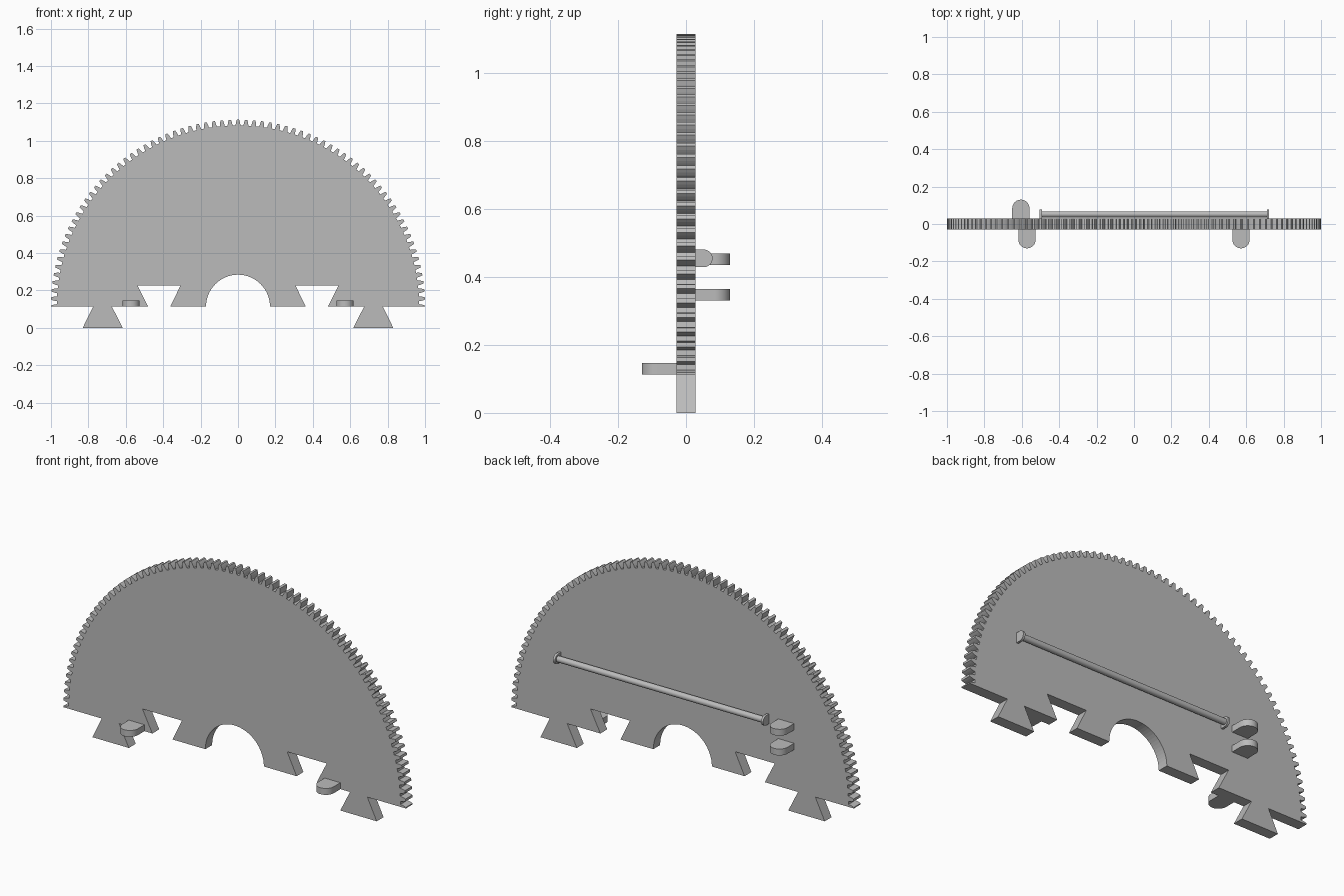
import bpy, bmesh
from math import sin, cos, pi

cube = bpy.data.objects.get("Cube")
if cube:
    bpy.data.objects.remove(cube, do_unlink=True)

HALF = 0.0285      # half thickness of the plate
BASE = 0.113       # height of the gear centre line
TEETH = 72         # teeth over the half circle

grey = bpy.data.materials.new("plain grey")
grey.use_nodes = True
colour = (0.5, 0.5, 0.5, 1)
grey.diffuse_color = colour
grey.node_tree.nodes["Principled BSDF"].inputs["Base Color"].default_value = colour


def arc(cx, cy, r, a0, a1, n):
    """Points along a circular arc, both ends included."""
    return [(cx + r * cos(a0 + (a1 - a0) * i / n),
             cy + r * sin(a0 + (a1 - a0) * i / n)) for i in range(n + 1)]


def prism(name, outline, place, depth, smooth=True):
    """Extrude a 2D outline; place(u, v, w) maps it to model space."""
    bm = bmesh.new()
    face = bm.faces.new([bm.verts.new(place(u, v, depth[0])) for u, v in outline])
    step = [b - a for a, b in zip(place(0, 0, depth[0]), place(0, 0, depth[1]))]
    new = bmesh.ops.extrude_face_region(bm, geom=[face], use_keep_orig=True)
    bmesh.ops.translate(bm, vec=step, verts=[g for g in new["geom"]
                                            if isinstance(g, bmesh.types.BMVert)])
    bmesh.ops.recalc_face_normals(bm, faces=bm.faces)
    mesh = bpy.data.meshes.new(name)
    bm.to_mesh(mesh)
    bm.free()
    mesh.materials.append(grey)
    obj = bpy.data.objects.new(name, mesh)
    bpy.context.collection.objects.link(obj)
    if smooth:
        bpy.ops.object.select_all(action="DESELECT")
        obj.select_set(True)
        bpy.context.view_layer.objects.active = obj
        bpy.ops.object.shade_smooth_by_angle(angle=pi / 6)
    return obj


# Toothed rim: each tooth is (radius, offset in pitches), half teeth at both ends
tooth = [(0.969, -0.31), (0.978, -0.28), (0.988, -0.23), (1.0, -0.14),
         (1.0, 0.14), (0.988, 0.23), (0.978, 0.28), (0.969, 0.31)]
rim = [(1.0, BASE)]
for i in range(TEETH + 1):
    for r, off in tooth:
        a = (i + off) * pi / TEETH
        if 0 < a < pi:
            rim.append((r * cos(a), BASE + r * sin(a)))
rim.append((-1.0, BASE))

# Lower edge: dovetail tail, dovetail socket, then the central bore
left = [(-0.775, BASE), (-0.83, 0), (-0.617, 0), (-0.674, BASE),
        (-0.48, BASE), (-0.538, 0.227), (-0.307, 0.227), (-0.362, BASE)]
right = [(-x, z) for x, z in reversed(left)]
outline = rim + left + arc(0, BASE, 0.171, pi, 0, 32) + right
prism("gear_plate", outline, lambda u, v, w: (u, w, v), (-HALF, HALF), smooth=False)


# Round-ended lugs with a vertical pin hole
def lug(name, x, z, side):
    r, reach = 0.046, 0.084
    hole = arc(0, reach, 0.024, pi / 2, pi / 2 + 2 * pi, 32)
    body = [(-r, HALF)] + [(r, HALF)] + arc(0, reach, r, 0, pi / 2, 12)
    body += hole + arc(0, reach, r, pi / 2, pi, 12)
    obj = prism(name, body, lambda u, v, w: (x + u, side * v, w), (z, z + 0.034))
    # close the slit that joins the hole to the outer edge
    bm = bmesh.new()
    bm.from_mesh(obj.data)
    bmesh.ops.remove_doubles(bm, verts=bm.verts, dist=1e-5)
    inner = [f for f in bm.faces if len(f.verts) == 4 and abs(f.normal.z) < 0.1
             and all(abs(v.co.x - x) < 1e-4 for v in f.verts)]
    bmesh.ops.delete(bm, geom=inner, context="FACES_ONLY")
    bm.to_mesh(obj.data)
    bm.free()


lug("front_lug_left", 0.572, BASE, -1)
lug("front_lug_right", -0.572, BASE, -1)
lug("back_lug_upper", -0.605, 0.434, 1)
lug("back_lug_lower", -0.605, 0.33, 1)

# Rod on the back, held by two D-shaped end brackets
ROD_Y, ROD_Z = 0.052, 0.454
along_x = lambda u, v, w: (w, u, v)
prism("back_rod", arc(ROD_Y, ROD_Z, 0.016, 0, 2 * pi, 24)[:-1], along_x, (-0.505, 0.722))
bracket = [(HALF, ROD_Z + 0.026), (HALF, ROD_Z - 0.026)]
bracket += arc(ROD_Y, ROD_Z, 0.026, -pi / 2, pi / 2, 16)
for name, x in (("rod_bracket_right", -0.505), ("rod_bracket_left", 0.71)):
    prism(name, bracket, along_x, (x, x + 0.012))
